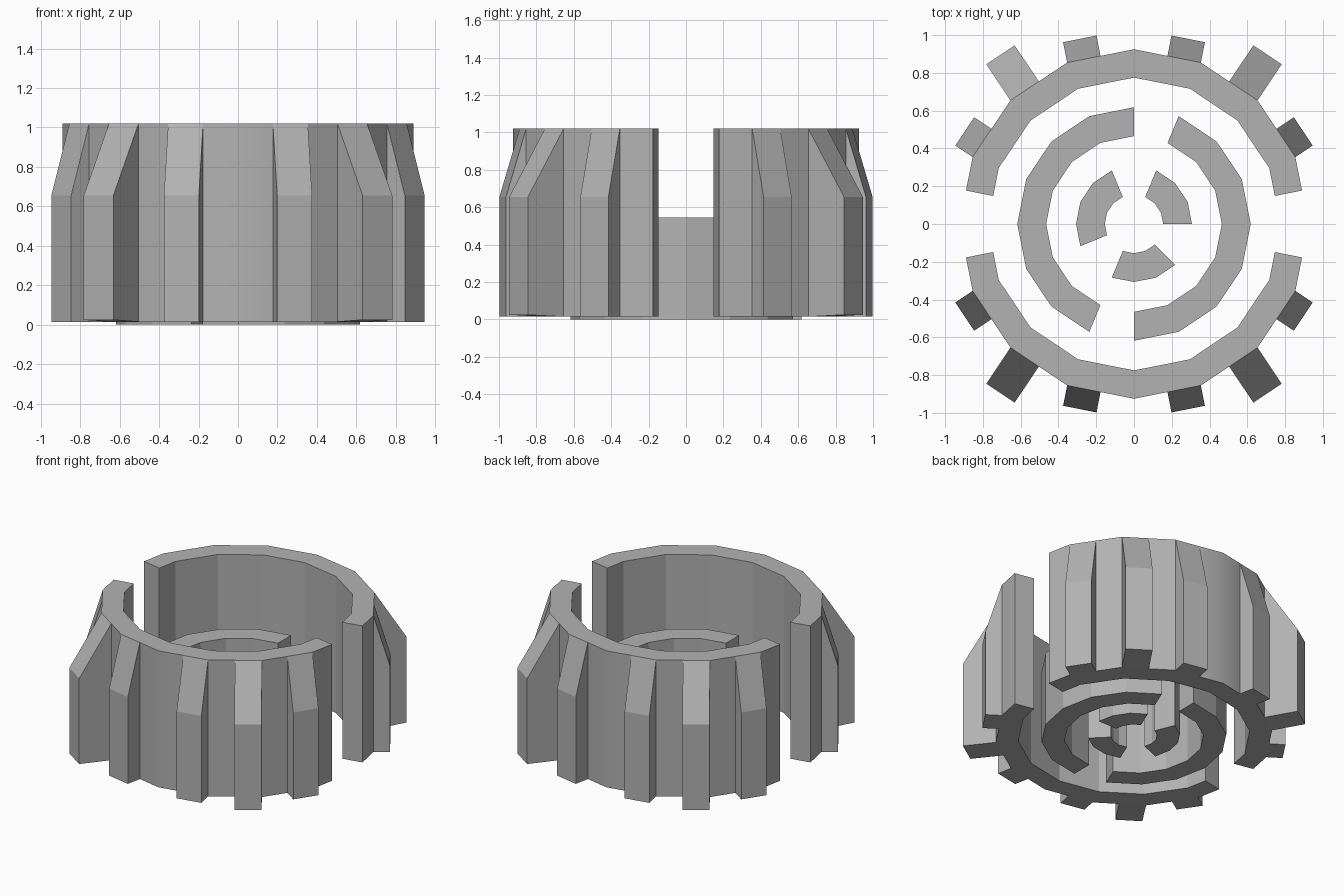
import bpy, bmesh
from math import cos, sin, radians

if "Cube" in bpy.data.objects:
    bpy.data.objects.remove(bpy.data.objects["Cube"])

STEP = 11.25  # half of one side of a 16-sided ring

grey = bpy.data.materials.new("dark_grey")
grey.diffuse_color = (0.45, 0.45, 0.45, 1)
grey.use_nodes = True
grey.node_tree.nodes["Principled BSDF"].inputs["Base Color"].default_value = grey.diffuse_color


def point(r, k, z):
    """Point k half-sides around a 16-gon; odd k lies mid-side."""
    a = radians(k * STEP)
    if k % 2:
        r *= cos(radians(STEP))
    return (r * cos(a), r * sin(a), z)


def arc_wall(name, k0, k1, r_in, r_out, z0, z1, teeth=None):
    """Curved wall from half-side k0 to k1; teeth maps half-side -> (depth, bottom lift)."""
    ks = list(range(k0, k1 + 1, 1 if teeth else 2))
    bm = bmesh.new()
    rows = [[bm.verts.new(point(r, k, z))
             for r, z in ((r_in, z0), (r_out, z0), (r_out, z1), (r_in, z1))] for k in ks]
    outer = {}
    for k, a, b in zip(ks, rows, rows[1:]):
        for j in range(4):
            n = (j + 1) % 4
            f = bm.faces.new((a[j], b[j], b[n], a[n]))
            if j == 1:
                outer[k] = f
    bm.faces.new(rows[0])
    bm.faces.new(rows[-1][::-1])
    bmesh.ops.recalc_face_normals(bm, faces=bm.faces)

    # pull teeth out of the outer wall, sloping back to the rim at the top
    for k, (depth, lift) in (teeth or {}).items():
        f = outer.pop(k)
        normal = f.normal.copy()
        res = bmesh.ops.extrude_face_region(bm, geom=[f])
        for v in (g for g in res["geom"] if isinstance(g, bmesh.types.BMVert)):
            v.co += normal * depth
            v.co.z = 0.655 if v.co.z > 0.5 else v.co.z + lift
        if f.is_valid:
            bmesh.ops.delete(bm, geom=[f], context='FACES_ONLY')
    # the outer wall between the teeth is softly shaded
    if teeth:
        for f in outer.values():
            f.smooth = True
    bmesh.ops.recalc_face_normals(bm, faces=bm.faces)
    mesh = bpy.data.meshes.new(name)
    bm.to_mesh(mesh)
    bm.free()
    mesh.materials.append(grey)
    ob = bpy.data.objects.new(name, mesh)
    bpy.context.collection.objects.link(ob)
    return ob


# Toothed outer walls, back and front halves
small, large = (0.11, 0.0), (0.23, 0.01)
for name, k0 in (("outer_wall_back", 1), ("outer_wall_front", 17)):
    teeth = {}
    for off, size in ((1, small), (3, large), (5, small)):
        teeth[k0 + off] = size
        teeth[k0 + 13 - off] = size
    arc_wall(name, k0, k0 + 14, 0.775, 0.925, 0.015, 1.02, teeth)

# Middle ring, two arcs
arc_wall("middle_wall_left", 8, 22, 0.465, 0.618, 0.0, 0.545)
arc_wall("middle_wall_right", -8, 6, 0.465, 0.618, 0.0, 0.545)

# Inner ring, three arcs
for i, (k0, k1) in enumerate(((0, 6), (10, 18), (22, 28))):
    arc_wall(f"inner_wall_{i + 1}", k0, k1, 0.155, 0.307, 0.017, 0.5)
